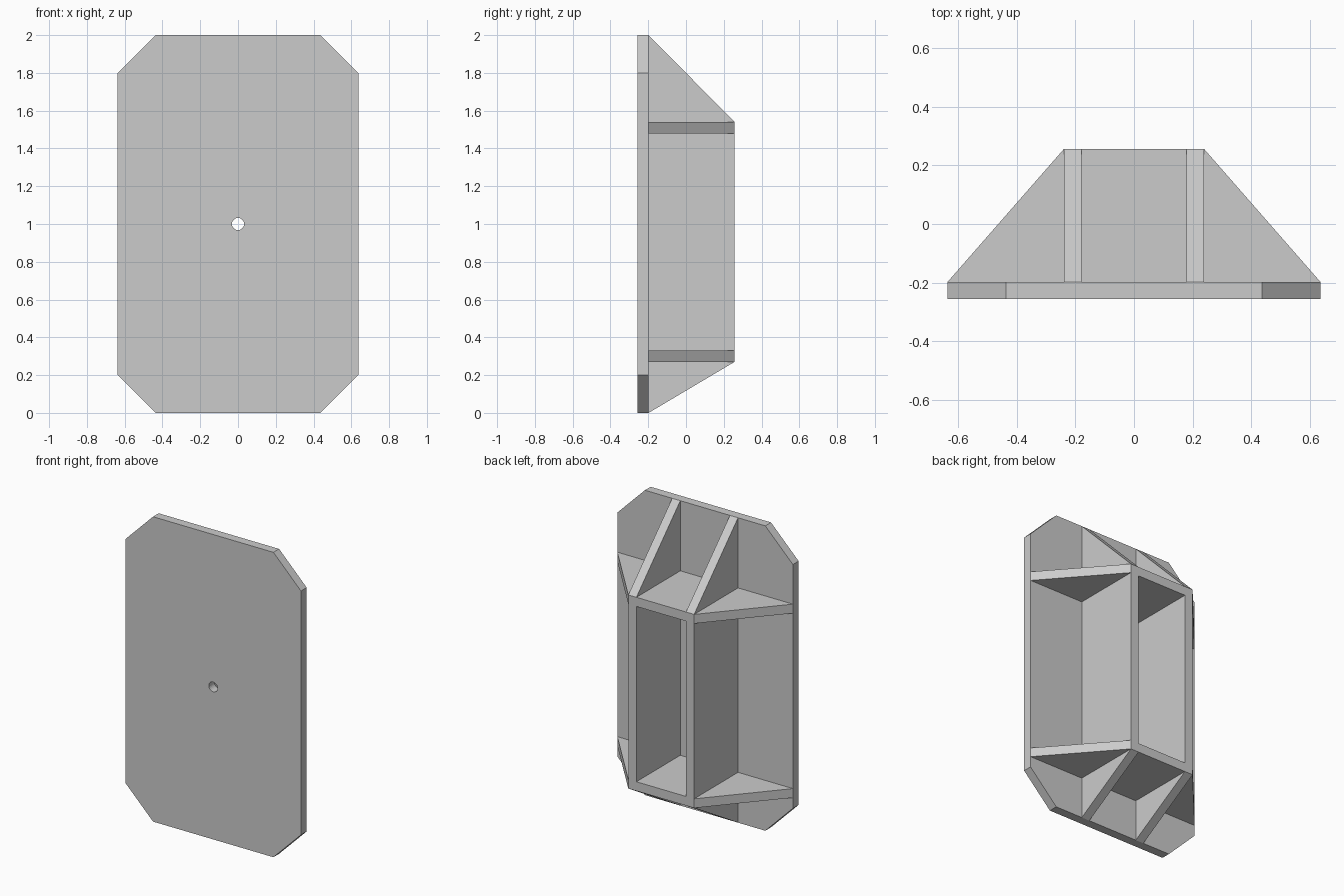
import bpy
import bmesh
from math import cos, sin, tau
from mathutils import Vector

cube = bpy.data.objects.get("Cube")
if cube:
    bpy.data.objects.remove(cube, do_unlink=True)

# Shared dimensions
HALF_W, CHAMFER, HEIGHT = 0.637, 0.2, 2.0
FRONT, PLATE_BACK, BACK = -0.257, -0.198, 0.257
RIB_IN, RIB_OUT = 0.18, 0.239
LOW, HIGH, THICK = 0.27, 1.54, 0.06

grey = bpy.data.materials.new("plain_grey")
grey.use_nodes = True
colour = (0.6, 0.6, 0.6, 1)
grey.diffuse_color = colour
grey.node_tree.nodes["Principled BSDF"].inputs["Base Color"].default_value = colour


def prism(name, outline, depth, hole=()):
    """Fill an outline, with an optional hole, and extrude it along depth."""
    bm = bmesh.new()
    edges = []
    for loop in (outline, hole):
        verts = [bm.verts.new(p) for p in loop]
        edges += [bm.edges.new((v, verts[i - 1])) for i, v in enumerate(verts)]
    if hole:
        bmesh.ops.triangle_fill(bm, edges=edges, use_beauty=True)
    else:
        bm.faces.new(verts_of(bm))
    result = bmesh.ops.extrude_face_region(bm, geom=bm.faces[:], use_keep_orig=True)
    moved = [g for g in result["geom"] if isinstance(g, bmesh.types.BMVert)]
    bmesh.ops.translate(bm, verts=moved, vec=Vector(depth))
    bmesh.ops.recalc_face_normals(bm, faces=bm.faces[:])
    mesh = bpy.data.meshes.new(name)
    bm.to_mesh(mesh)
    bm.free()
    mesh.materials.append(grey)
    obj = bpy.data.objects.new(name, mesh)
    bpy.context.collection.objects.link(obj)
    return obj


def verts_of(bm):
    return list(bm.verts)


# Chamfered front plate with a central through hole
corner = HALF_W - CHAMFER
right_half = [(corner, 0), (HALF_W, CHAMFER), (HALF_W, HEIGHT - CHAMFER), (corner, HEIGHT)]
plate = right_half + [(-x, z) for x, z in reversed(right_half)]
hole = [(0.032 * cos(tau * i / 24), FRONT, 1 + 0.032 * sin(tau * i / 24)) for i in range(24)]
prism("front_plate", [(x, FRONT, z) for x, z in plate], (0, PLATE_BACK - FRONT, 0), hole)

# Upright ribs with sloping ends, and side gussets
rib = [(PLATE_BACK, 0), (BACK, LOW), (BACK, HIGH), (PLATE_BACK, HEIGHT)]
gusset = [(RIB_OUT, PLATE_BACK), (HALF_W, PLATE_BACK), (RIB_OUT, BACK)]
levels = {"lower": LOW, "upper": HIGH - THICK}
for side, s in (("left", 1), ("right", -1)):
    prism(side + "_upright_rib", [(s * RIB_IN, y, z) for y, z in rib],
          (s * (RIB_OUT - RIB_IN), 0, 0))
    for level, z in levels.items():
        prism(f"{side}_{level}_gusset", [(s * x, y, z) for x, y in gusset], (0, 0, THICK))

# Shelves joining the two ribs
shelf = [(-RIB_IN, PLATE_BACK), (RIB_IN, PLATE_BACK), (RIB_IN, BACK), (-RIB_IN, BACK)]
for level, z in levels.items():
    prism(level + "_shelf", [(x, y, z) for x, y in shelf], (0, 0, THICK))
